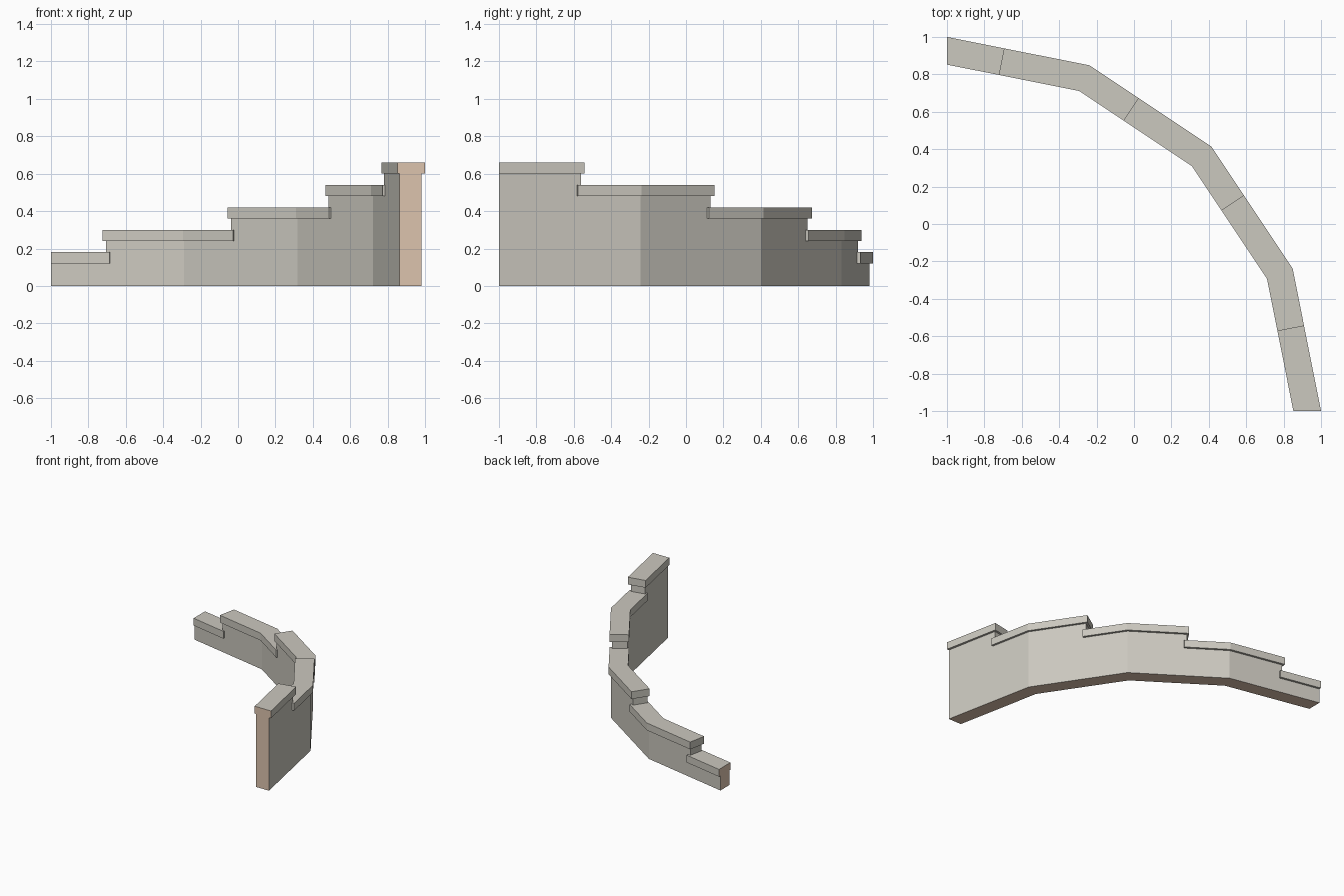
import bpy
import bmesh
from mathutils import Vector

cube = bpy.data.objects.get("Cube")
if cube:
    bpy.data.objects.remove(cube, do_unlink=True)


def make_material(name, rgb):
    mat = bpy.data.materials.new(name)
    color = (*rgb, 1.0)
    mat.diffuse_color = color
    mat.use_nodes = True
    mat.node_tree.nodes["Principled BSDF"].inputs["Base Color"].default_value = color
    return mat


stone = make_material("grey stone", (0.60, 0.58, 0.52))
core = make_material("tan core", (0.72, 0.55, 0.42))

# Outer edge of the coping, bending a quarter turn in four straight runs
path = [Vector(p) for p in ((-1, 1), (-0.237, 0.848), (0.414, 0.414), (0.848, -0.237), (1, -1))]
dirs = [(b - a).normalized() for a, b in zip(path, path[1:])]
normals = [Vector((-d.y, d.x)) for d in dirs]
STEP_AT = 0.4          # each step lies this far along its run
STEP_HEIGHT = 0.12
COPING_HEIGHT = 0.06


def corner(i, depth):
    """Mitred path point moved inwards; the two ends are cut square to an axis."""
    if i == 0:
        v = Vector((0, 1)) / normals[0].y
    elif i == len(path) - 1:
        v = Vector((1, 0)) / normals[-1].x
    else:
        a, b = normals[i - 1], normals[i]
        v = (a + b) / (1 + a.dot(b))
    return path[i] - v * depth


def step_point(run, shift, depth):
    """Point at the step of a run, slid along the run and moved inwards."""
    p = path[run].lerp(path[run + 1], STEP_AT)
    return p + dirs[run] * shift - normals[run] * depth


def section(name, k, depths, z0, z1, start_shift, end_shift):
    """Solid between two steps, following the bend between them."""
    rows = []
    for depth in depths:
        row = [step_point(k - 1, start_shift, depth)] if k > 0 else []
        row.append(corner(k, depth))
        if k < len(dirs):
            row.append(step_point(k, end_shift, depth))
        rows.append(row)
    outline = rows[0] + rows[1][::-1]

    bm = bmesh.new()
    n = len(rows[0])
    low = [bm.verts.new((p.x, p.y, z0)) for p in outline]
    high = [bm.verts.new((p.x, p.y, z1)) for p in outline]
    count = len(outline)
    for i in range(count):
        j = (i + 1) % count
        bm.faces.new((low[i], low[j], high[j], high[i]))
    for ring in (low, high):
        for i in range(n - 1):
            bm.faces.new((ring[i], ring[i + 1], ring[count - 2 - i], ring[count - 1 - i]))
    bmesh.ops.recalc_face_normals(bm, faces=bm.faces)

    # Cut ends and the underside show the core
    for f in bm.faces:
        c = f.calc_center_median()
        if c.z < 0.001 or c.x < -0.999 or c.y < -0.999:
            f.material_index = 1

    mesh = bpy.data.meshes.new(name)
    bm.to_mesh(mesh)
    bm.free()
    mesh.materials.append(stone)
    mesh.materials.append(core)
    obj = bpy.data.objects.new(name, mesh)
    bpy.context.collection.objects.link(obj)


# Five rising wall sections, each with an overhanging coping
for k in range(len(path)):
    top = STEP_HEIGHT * (k + 1)
    section(f"wall_section_{k + 1}", k, (0.018, 0.134), 0, top, 0.016, 0.016)
    section(f"coping_{k + 1}", k, (0, 0.145), top, top + COPING_HEIGHT, 0, 0.037)
